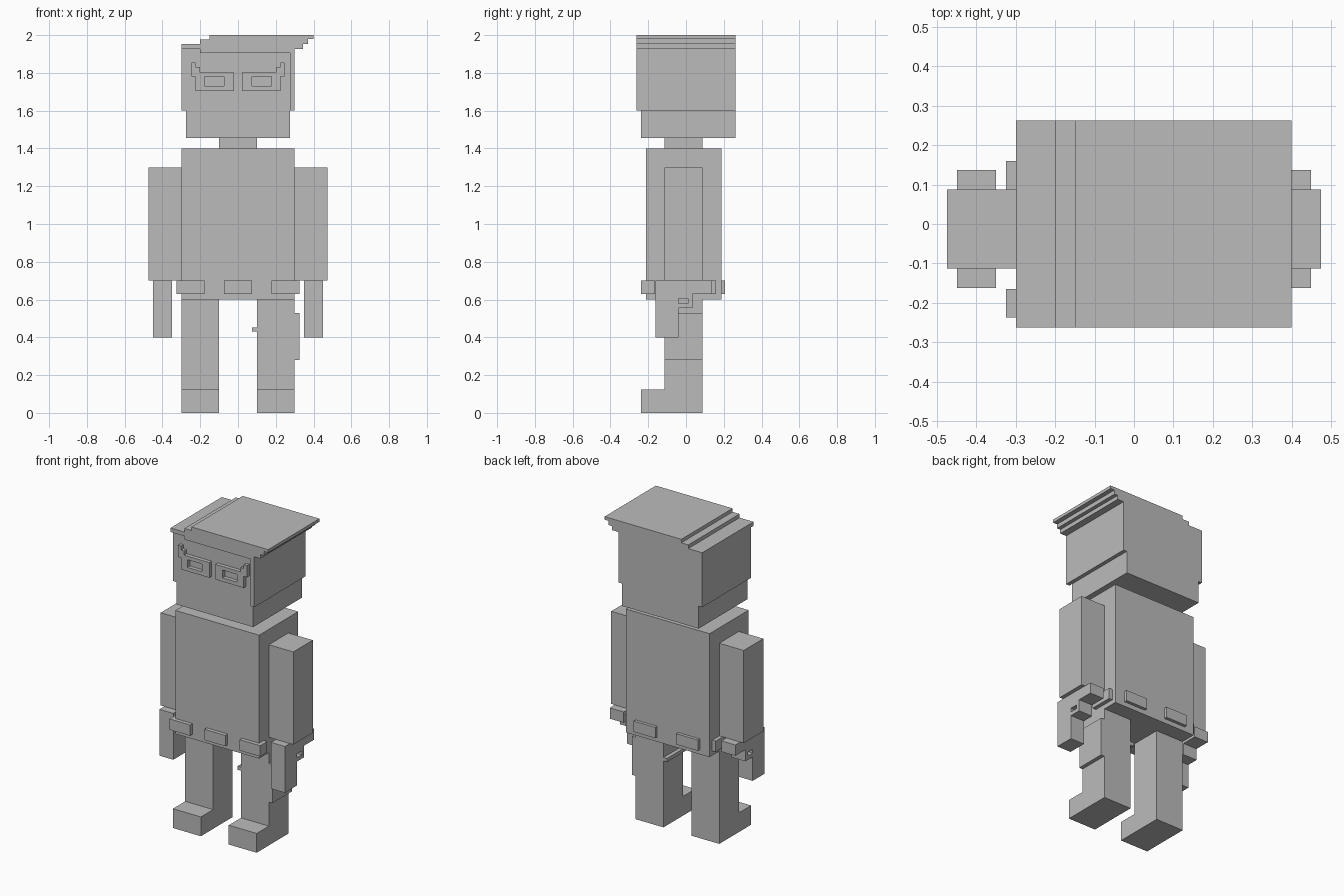
import bpy
import bmesh
from mathutils import Matrix, Vector

cube = bpy.data.objects.get("Cube")
if cube:
    bpy.data.objects.remove(cube, do_unlink=True)

GREY = (0.5, 0.5, 0.5, 1.0)
mat = bpy.data.materials.new("plain_grey")
mat.use_nodes = True
mat.diffuse_color = GREY
mat.node_tree.nodes["Principled BSDF"].inputs["Base Color"].default_value = GREY


def finish(name, bm):
    bmesh.ops.recalc_face_normals(bm, faces=bm.faces)
    mesh = bpy.data.meshes.new(name)
    bm.to_mesh(mesh)
    bm.free()
    mesh.materials.append(mat)
    obj = bpy.data.objects.new(name, mesh)
    bpy.context.scene.collection.objects.link(obj)
    return obj


def box(name, x, y, z):
    """Block given its (min, max) range on each axis."""
    bm = bmesh.new()
    lo, hi = Vector((x[0], y[0], z[0])), Vector((x[1], y[1], z[1]))
    m = Matrix.Translation((lo + hi) / 2) @ Matrix.Diagonal((*(hi - lo), 1))
    bmesh.ops.create_cube(bm, size=1, matrix=m)
    return finish(name, bm)


def prism(name, outline, axis, start, end):
    """Extrude a flat outline along x (outline in y, z) or y (outline in x, z)."""
    bm = bmesh.new()
    if axis == "x":
        points = [(start, a, b) for a, b in outline]
        move = (end - start, 0, 0)
    else:
        points = [(a, start, b) for a, b in outline]
        move = (0, end - start, 0)
    face = bm.faces.new([bm.verts.new(p) for p in points])
    grown = bmesh.ops.extrude_face_region(bm, geom=[face])
    verts = [v for v in grown["geom"] if isinstance(v, bmesh.types.BMVert)]
    bmesh.ops.translate(bm, verts=verts, vec=move)
    return finish(name, bm)


def span(side, a, b):
    return tuple(sorted((side * a, side * b)))


FRONT, BACK = -0.2625, 0.2625
FACE = -0.2375
LIMB_Y = (-0.1125, 0.0875)
POUCH_Z = (0.63, 0.70)

# Head
box("head", (-0.30, 0.275), (FACE, BACK), (1.60, 1.93))
box("jaw", (-0.275, 0.275), (FACE, BACK), (1.455, 1.60))
box("neck", (-0.10, 0.10), LIMB_Y, (1.40, 1.455))

# Swept hair: stepped on one side, overhanging on the other
hair = [(-0.30, 1.927), (-0.20, 1.927), (-0.20, 1.905), (0.275, 1.905),
        (0.275, 1.60), (0.30, 1.60), (0.30, 1.927), (0.345, 1.927),
        (0.345, 1.953), (0.37, 1.953), (0.37, 1.98), (0.40, 1.98),
        (0.40, 2.0), (-0.15, 2.0), (-0.15, 1.977), (-0.20, 1.977),
        (-0.20, 1.953), (-0.30, 1.953)]
prism("hair", hair, "y", FRONT, BACK)

# Glasses: four bars around each lens opening, plus stepped corner tips
for side, label in ((1, "left"), (-1, "right")):
    parts = {
        "top_rim": ((0.022, 0.225), (1.78, 1.803)),
        "bottom_rim": ((0.022, 0.225), (1.705, 1.73)),
        "inner_rim": ((0.022, 0.073), (1.73, 1.78)),
        "outer_rim": ((0.178, 0.225), (1.73, 1.78)),
        "tip_step": ((0.202, 0.225), (1.803, 1.83)),
        "tip": ((0.225, 0.247), (1.78, 1.855)),
    }
    for part, (x, z) in parts.items():
        box(f"{label}_glasses_{part}", span(side, *x), (FRONT, FACE), z)

# Torso with a thin front panel
box("torso", (-0.30, 0.30), (-0.20, 0.1875), (0.60, 1.40))
box("torso_front", (-0.30, 0.30), (-0.2125, -0.20), (0.60, 1.40))

# Belt pouches
box("front_pouch", (-0.075, 0.075), (FACE, -0.2125), POUCH_Z)
for side, label in ((1, "left"), (-1, "right")):
    box(f"{label}_corner_pouch", span(side, 0.178, 0.325), (FACE, -0.165), POUCH_Z)
    box(f"{label}_side_pouch", span(side, 0.30, 0.325), (0.01, 0.16), POUCH_Z)
    box(f"{label}_back_pouch", span(side, 0.075, 0.23), (0.1875, 0.2075), POUCH_Z)

# Arms, each holding a tool that points down, and legs with forward feet
tool = [(-0.1625, 0.40), (-0.04, 0.40), (-0.04, 0.63), (0.1375, 0.63),
        (0.1375, 0.70), (-0.1625, 0.70)]
leg = [(LIMB_Y[1], 0), (LIMB_Y[1], 0.60), (LIMB_Y[0], 0.60),
       (LIMB_Y[0], 0.125), (FACE, 0.125), (FACE, 0)]
guard = [(-0.04, 0.555), (0.035, 0.555), (0.035, 0.63), (0.01, 0.63),
         (0.01, 0.58), (-0.04, 0.58)]
for side, label in ((1, "left"), (-1, "right")):
    box(f"{label}_arm", span(side, 0.30, 0.475), LIMB_Y, (0.70, 1.30))
    prism(f"{label}_hand_tool", tool, "x", side * 0.35, side * 0.45)
    prism(f"{label}_tool_guard", guard, "x", side * 0.35, side * 0.45)
    box(f"{label}_tool_guard_top", span(side, 0.35, 0.45), (-0.04, 0.01), (0.605, 0.63))
    prism(f"{label}_leg", leg, "x", side * 0.10, side * 0.30)

# Thigh holster and strap on one leg
box("holster", (0.30, 0.325), LIMB_Y, (0.28, 0.53))
box("holster_strap", (0.075, 0.10), LIMB_Y, (0.43, 0.453))
